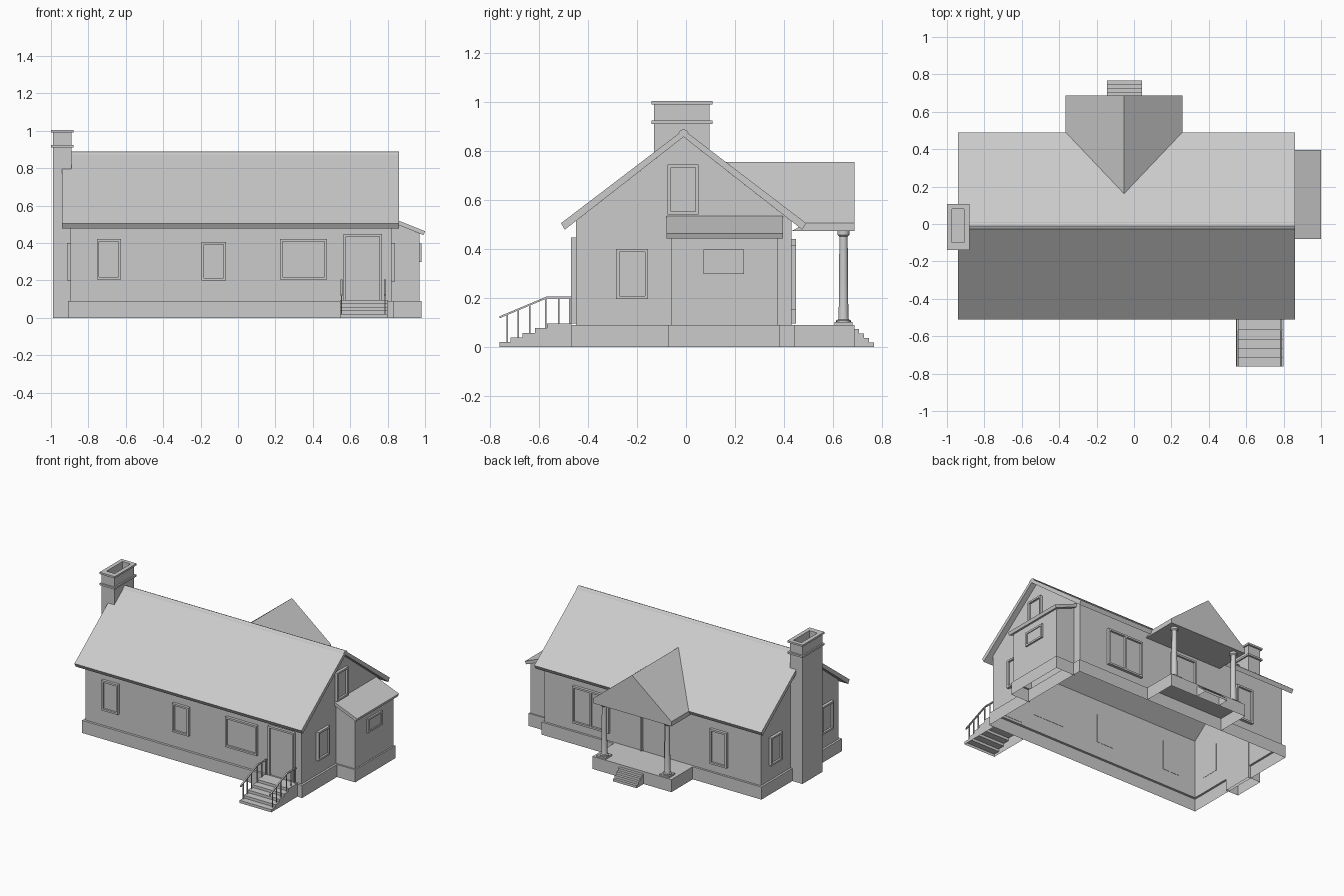
import bpy, bmesh, math

if "Cube" in bpy.data.objects:
    bpy.data.objects.remove(bpy.data.objects["Cube"])

def finish(name, bm):
    bmesh.ops.recalc_face_normals(bm, faces=bm.faces)
    me = bpy.data.meshes.new(name)
    bm.to_mesh(me)
    bm.free()
    ob = bpy.data.objects.new(name, me)
    bpy.context.collection.objects.link(ob)
    return ob

def boxes(name, items):
    """One object from (low corner, high corner) pairs."""
    bm = bmesh.new()
    for lo, hi in items:
        v = bmesh.ops.create_cube(bm, size=1)['verts']
        for p in v:
            p.co = [(lo[i] + hi[i]) / 2 + p.co[i] * abs(hi[i] - lo[i]) for i in range(3)]
    return finish(name, bm)

def skin(name, loops, cap=False, closed=True):
    """Join rings of rectangle corners (x0, x1, y0, y1, z) into a shell."""
    bm = bmesh.new()
    rings = [[bm.verts.new(p) for p in ((x0, y0, z), (x1, y0, z), (x1, y1, z), (x0, y1, z))]
             for x0, x1, y0, y1, z in loops]
    for a, b in zip(rings, rings[1:]):
        for i in range(4 if closed else 3):
            j = (i + 1) % 4
            bm.faces.new((a[i], a[j], b[j], b[i]))
    if cap:
        bm.faces.new(rings[-1])
    return finish(name, bm)

def prism(name, pts, x0, x1, hollow=False):
    """Extrude a (y, z) profile along x; hollow drops the ground face."""
    bm = bmesh.new()
    a = [bm.verts.new((x0, *p)) for p in pts]
    b = [bm.verts.new((x1, *p)) for p in pts]
    bm.faces.new(a)
    bm.faces.new(b[::-1])
    n = len(pts)
    for i in range(n):
        j = (i + 1) % n
        if hollow and pts[i][1] == pts[j][1] == 0:
            continue
        bm.faces.new((a[i], a[j], b[j], b[i]))
    return finish(name, bm)

CY = -0.01                                  # ridge line of the main roof
X0, X1, Y0, Y1 = -0.895, 0.82, -0.45, 0.43  # main walls

# Main walls with projecting foundation, open below
skin('walls', [(X0 - .015, X1 + .015, Y0 - .017, Y1 + .015, 0),
               (X0 - .015, X1 + .015, Y0 - .017, Y1 + .015, .09),
               (X0, X1, Y0, Y1, .09), (X0, X1, Y0, Y1, .513)])
for name, x in (('gable_left', X0), ('gable_right', X1)):
    bm = bmesh.new()
    bm.faces.new([bm.verts.new(p) for p in ((x, Y0, .513), (x, Y1, .513), (x, CY, .857))])
    finish(name, bm)

# Main roof and ridge cap
prism('main_roof', [(CY - .5, .505), (CY, .886), (CY + .5, .505),
                    (CY + .485, .478), (CY, .857), (CY - .485, .478)], -.94, .86)
prism('ridge_cap', [(CY - .022, .872), (CY - .015, .882), (CY, .889), (CY + .015, .882),
                    (CY + .022, .872)], -.94, .86)

# Chimney with two collars and an open flue
body, collar, flue = (-.99, -.89, -.13, .095), (-1, -.88, -.14, .108), (-.972, -.908, -.1, .08)
skin('chimney', [(*body, 0), (*body, .91), (*collar, .91), (*collar, .923), (*body, .923),
                 (*body, .99), (*collar, .99), (*collar, 1.003), (*flue, 1.003), (*flue, .93)], cap=True)

# Side bay with lean-to roof
skin('bay_walls', [(X1, .98, -.072, .383, 0), (X1, .98, -.072, .383, .09),
                   (X1, .97, -.06, .373, .09), (X1, .97, -.06, .373, .45)], closed=False)
bm = bmesh.new()
sec = [(X1, .535), (1.0, .463), (.992, .442), (X1, .511)]
ra = [bm.verts.new((x, -.08, z)) for x, z in sec]
rb = [bm.verts.new((x, .395, z)) for x, z in sec]
bm.faces.new(ra)
bm.faces.new(rb)
for i in range(4):
    j = (i + 1) % 4
    bm.faces.new((ra[i], ra[j], rb[j], rb[i]))
finish('bay_roof', bm)
# upper bay cheeks under the sloping roof
for name, y in (('bay_cheek_front', -.06), ('bay_cheek_back', .373)):
    bm = bmesh.new()
    bm.faces.new([bm.verts.new(p) for p in ((X1, y, .45), (.97, y, .45), (X1, y, .515))])
    finish(name, bm)

# Windows and doors: frame bars, recessed panel, optional mullion
def opening(name, side, u0, u1, z0, z1, mullion=False, wall=None, depth=.02, door=False):
    w = .013
    base, s = {'front': (Y0, -1), 'back': (Y1, 1), 'left': (X0, -1), 'right': (X1, 1)}[side]
    base = base if wall is None else wall

    def bar(a, b, c, d, t):
        e = sorted((base - s * .002, base + s * t))
        if side in ('front', 'back'):
            return (a, e[0], c), (b, e[1], d)
        return (e[0], a, c), (e[1], b, d)
    parts = [bar(u0, u0 + w, z0, z1, depth), bar(u1 - w, u1, z0, z1, depth),
             bar(u0 + w, u1 - w, z1 - w, z1, depth), bar(u0 + w, u1 - w, z0 + w, z1 - w, .006)]
    if not door:
        parts.append(bar(u0 + w, u1 - w, z0, z0 + w, depth))
    if mullion:
        m = (u0 + u1) / 2
        parts.append(bar(m - w / 2, m + w / 2, z0 + w, z1 - w, depth))
    boxes(name, parts)

opening('front_window_left', 'front', -.755, -.625, .205, .42)
opening('front_window_middle', 'front', -.195, -.065, .2, .405)
opening('front_window_wide', 'front', .225, .475, .205, .42)
opening('front_door', 'front', .565, .77, .095, .447, door=True)
opening('right_window', 'right', -.285, -.155, .195, .4)
opening('attic_window', 'right', -.075, .052, .54, .745)
opening('bay_window', 'right', .072, .237, .297, .398, wall=.97, depth=.012)
opening('left_window_front', 'left', -.37, -.235, .2, .4)
opening('left_window_back', 'left', .21, .34, .2, .4)
opening('back_window_wide', 'back', .3, .59, .15, .415, mullion=True)
opening('back_window_small', 'back', -.635, -.5, .15, .4)
opening('back_door', 'back', -.155, .05, .095, .44, door=True)

# Porch floor (hollow) and back steps
PX = -.053
skin('porch_floor', [(-.365, .26, Y1 + .015, .687, 0), (-.365, .26, Y1 + .015, .687, .09)], cap=True)

def stairs(name, y0, treads, rise, run, x0, x1, s):
    pts = [(y0, 0), (y0, rise * len(treads))]
    y = y0
    for i, r in enumerate(treads):
        y += s * r
        h = rise * (len(treads) - i)
        pts += [(y, h), (y, h - rise if i < len(treads) - 1 else 0)]
    prism(name, pts, x0, x1, hollow=True)

stairs('back_steps', .687, [.02] * 4, .018, .02, -.145, .042, 1)
stairs('front_steps', Y0 - .017, [.1, .05, .05, .05, .045], .019, .05, .545, .798, -1)

# Porch roof: gabled block trimmed to the main roof slope
bm = bmesh.new()
sec = [(-.365, .472), (.258, .472), (.258, .505), (PX, .755), (-.365, .505)]
slope = (.886 - .505) / .5
fa = [bm.verts.new((x, .687, z)) for x, z in sec]
fb = [bm.verts.new((x, Y1 if z < .48 else CY + (.886 - z) / slope, z)) for x, z in sec]
bm.faces.new(fa)
for i in range(5):
    j = (i + 1) % 5
    bm.faces.new((fa[i], fa[j], fb[j], fb[i]))
finish('porch_roof', bm)

# Porch columns: lathed shaft on a square plinth
prof = [(.03, .1), (.03, .108), (.022, .112), (.02, .12), (.018, .28), (.017, .45),
        (.024, .457), (.024, .473)]
for k, sx in (('left', -1), ('right', 1)):
    cx, cy, n = PX + sx * .25, .643, 16
    boxes('column_plinth_' + k, [((cx - .036, cy - .036, .09), (cx + .036, cy + .036, .101))])
    bm = bmesh.new()
    rings = [[bm.verts.new((cx + r * math.cos(math.tau * i / n), cy + r * math.sin(math.tau * i / n), z))
              for i in range(n)] for r, z in prof]
    for a, b in zip(rings, rings[1:]):
        for i in range(n):
            bm.faces.new((a[i], a[(i + 1) % n], b[(i + 1) % n], b[i]))
    ob = finish('column_' + k, bm)
    bpy.context.view_layer.objects.active = ob
    ob.select_set(True)
    bpy.ops.object.shade_smooth_by_angle(angle=math.radians(35))
    ob.select_set(False)

# Front step railings: handrail and balusters
def rail_z(y):
    return .205 if y > -.57 else .205 + (y + .57) * .42

for k, x in (('left', .553), ('right', .785)):
    ys = [-.467, -.57, -.762]
    prism('handrail_' + k, [(y, rail_z(y)) for y in ys] + [(y, rail_z(y) - .008) for y in ys[::-1]],
          x - .005, x + .005)
    boxes('balusters_' + k, [((x - .003, y - .003, z), (x + .003, y + .003, rail_z(y) - .004))
                             for y, z in ((-.73, .018), (-.685, .037), (-.637, .056),
                                          (-.573, .075), (-.52, .094), (-.475, .094))])
